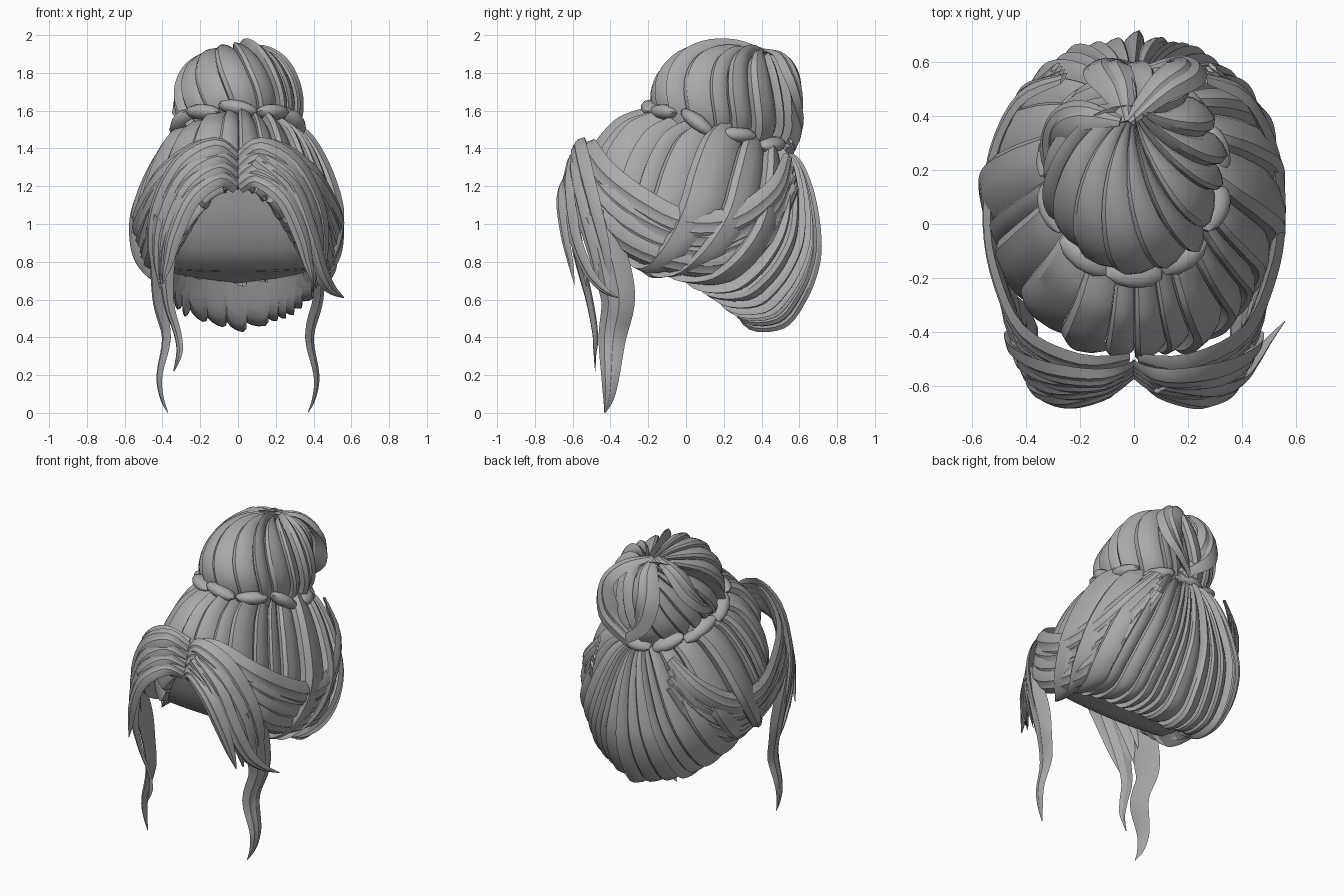
import bpy, bmesh, math, random
from mathutils import Vector, Matrix

random.seed(4)
cube = bpy.data.objects.get("Cube")
if cube:
    bpy.data.objects.remove(cube, do_unlink=True)

GREY = (0.4, 0.4, 0.4, 1)
mat = bpy.data.materials.new("hair grey")
mat.use_nodes = True
mat.diffuse_color = GREY
bsdf = next(n for n in mat.node_tree.nodes if n.type == 'BSDF_PRINCIPLED')
bsdf.inputs["Base Color"].default_value = GREY
bsdf.inputs["Roughness"].default_value = 0.8


def finish(name, bm):
    mesh = bpy.data.meshes.new(name)
    bm.to_mesh(mesh)
    bm.free()
    mesh.materials.append(mat)
    mesh.shade_smooth()
    mesh.set_sharp_from_angle(angle=math.radians(28))
    obj = bpy.data.objects.new(name, mesh)
    bpy.context.scene.collection.objects.link(obj)
    return obj


def spline(points, steps):
    """Smooth curve through tuples of any length."""
    out = []
    last = len(points) - 1
    for i in range(steps + 1):
        s = i / steps * last
        k = min(int(s), last - 1)
        t = s - k
        a, b, c, d = (points[min(max(k + j, 0), last)] for j in (-1, 0, 1, 2))
        out.append(tuple(
            q + 0.5 * t * (r - p + t * (2*p - 5*q + 4*r - e + t * (3*(q - r) + e - p)))
            for p, q, r, e in zip(a, b, c, d)))
    return out


def add_grid(bm, grid, closed=False):
    rows = [[bm.verts.new(p) for p in row] for row in grid]
    n = len(rows[0])
    for top, low in zip(rows, rows[1:]):
        for j in range(n if closed else n - 1):
            k = (j + 1) % n
            bm.faces.new((top[j], low[j], low[k], top[k]))
    return rows


# Overlapping strands laid over a surface made of rings
RIDGE = [(0, -0.6), (0.04, 0.6), (0.2, 1), (0.5, 0.8), (0.8, 0.4), (1, -0.1)]


def ridged(name, rings, point, warp, count, height, core):
    bm = bmesh.new()
    widths = [random.uniform(0.45, 1.7) for _ in range(count)]
    scale = math.tau / sum(widths)
    u = 0
    for width in widths:
        lift = height * random.uniform(0.6, 1.3)
        grid = []
        for i, ring in enumerate(rings):
            row = []
            for t, h in RIDGE:
                w = warp(u + width * scale * t, i / (len(rings) - 1))
                p = point(ring, w)
                row.append(p + (p - core).normalized() * lift * h)
            grid.append(row)
        add_grid(bm, grid)
        u += width * scale
    return finish(name, bm)


# Free lock: flattened, grooved tube along points of x, y, z, half width
SECTION = [(-1, 0), (-0.6, 0.7), (-0.15, 1), (0.1, 0.75), (0.5, 0.85), (1, 0), (0, -0.5)]


def lock(name, points, thick=0.4, facing=None, steps=20, core=Vector((0, 0.1, 1))):
    path = spline(points, steps)
    pos = [Vector(p[:3]) for p in path]
    grid = []
    for i, p in enumerate(pos):
        along = (pos[min(i + 1, steps)] - pos[max(i - 1, 0)]).normalized()
        out = Vector(facing) if facing else p - core
        side = along.cross(out).normalized()
        up = side.cross(along)
        w = max(path[i][3], 0.003)
        grid.append([p + side * w * a + up * w * thick * b for a, b in SECTION])
    bm = bmesh.new()
    rows = add_grid(bm, grid, closed=True)
    bm.faces.new(rows[0])
    bm.faces.new(rows[-1])
    bmesh.ops.recalc_face_normals(bm, faces=bm.faces)
    return finish(name, bm)


def mix(a, b, f):
    return [tuple(p + (q - p) * f for p, q in zip(m, n)) for m, n in zip(a, b)]


def flip(points, sx):
    return [(p[0] * sx, *p[1:]) for p in points]


# Swept-up hair: half width, front y, back y, then z at front, side, back
def head_point(ring, u):
    a, f, b, zf, zs, zb = ring
    c = -math.cos(u)
    end = zf if c < 0 else zb
    z = zs + (end - zs) * abs(c) ** (3 if c < 0 else 1.4)
    return Vector((a * math.sin(u), (f + b) / 2 + (b - f) / 2 * c, z))


HEAD = [
    (.25, -.16, .50, 1.59, 1.51, 1.36),
    (.35, -.32, .57, 1.54, 1.44, 1.30),
    (.44, -.41, .63, 1.46, 1.29, 1.15),
    (.51, -.45, .665, 1.40, 1.10, .95),
    (.52, -.465, .66, 1.33, .96, .80),
    (.50, -.47, .60, 1.25, .84, .63),
    (.45, -.46, .49, 1.19, .76, .49),
    (.41, -.43, .30, 1.19, .74, .50),
    (.38, -.41, .20, 1.23, .78, .72)]
ridged("swept_hair", spline(HEAD, 36), head_point,
       lambda w, v: w + 0.9 * math.sin(w) * (1 - v),
       30, 0.045, Vector((0, 0.1, 1.05)))

# Underside sloping from the forehead down to the nape
RIM = (.39, -.43, .24, 1.22, .76, .70)
bm = bmesh.new()
grid = []
for i in range(15):
    p = head_point(RIM, 0.05 + 2.95 * i / 14)
    grid.append([Vector((p.x * s / 4, p.y, p.z - 0.015 * (1 - (s / 4) ** 2)))
                 for s in range(-4, 5)])
add_grid(bm, grid)
finish("underside", bm)

# Bun, leaning back: radius, height, backward shift
BUN = Matrix.Translation((0, 0.15, 1.48)) @ Matrix.Rotation(-0.295, 4, 'X')


def bun_point(ring, u):
    r, h, shift = ring
    return BUN @ Vector((r * math.sin(u), shift - 1.22 * r * math.cos(u), h))


BALL = [(.004, .45, .13), (.09, .46, .09), (.18, .42, .05), (.25, .34, .015),
        (.295, .22, 0), (.295, .1, 0), (.24, -.02, 0)]
ridged("bun", spline(BALL, 22), bun_point,
       lambda w, v: w + 0.9 * v, 19, 0.04, BUN @ Vector((0, 0, .15)))

# Loose locks wrapped over the bun
lock("bun_wrap_left", [(-.02, .38, 1.92, .02), (.1, .5, 1.88, .06), (.19, .56, 1.76, .08),
                       (.16, .58, 1.58, .08), (.02, .55, 1.42, .05)], 0.5)
lock("bun_wrap_back", [(-.03, .38, 1.92, .02), (-.06, .5, 1.86, .07), (-.1, .57, 1.72, .09),
                       (-.06, .57, 1.55, .08), (.08, .54, 1.42, .05)], 0.45)
lock("bun_wrap_right", [(-.05, .38, 1.93, .02), (-.19, .40, 1.87, .06), (-.27, .36, 1.74, .08),
                        (-.29, .26, 1.62, .07), (-.25, .12, 1.57, .04)], 0.5)

# Puffy tie around the base of the bun
bm = bmesh.new()
PUFFS = 10
for i in range(PUFFS):
    u = math.tau * i / PUFFS
    place = (BUN @ Matrix.Translation((.31 * math.sin(u), .01 - .365 * math.cos(u), .03))
             @ Matrix.Rotation(u, 4, 'Z')
             @ Matrix.Rotation(random.uniform(-0.35, 0.35), 4, 'Y')
             @ Matrix.Diagonal((random.uniform(.10, .13), .06, .042, 1)))
    bmesh.ops.create_icosphere(bm, subdivisions=2, radius=1, matrix=place)
finish("hair_tie", bm)

# Parted fringe, temple sweeps and long side locks, built on both sides
FRINGE_TOP = [(.01, -.52, 1.35, .04), (.12, -.57, 1.41, .06), (.29, -.55, 1.31, .075),
              (.41, -.49, 1.08, .07), (.44, -.43, .85, .05), (.42, -.40, .65, .004)]
FRINGE_LOW = [(.01, -.56, 1.20, .04), (.10, -.62, 1.24, .05), (.24, -.66, 1.14, .05),
              (.33, -.64, .95, .045), (.37, -.61, .8, .03), (.4, -.59, .68, .003)]
TEMPLE_TOP = [(.02, -.50, 1.37, .04), (.19, -.52, 1.39, .07), (.39, -.42, 1.25, .08),
              (.49, -.22, 1.10, .08), (.53, 0, 1.0, .08), (.51, .26, 1.02, .075),
              (.41, .47, 1.18, .06), (.26, .54, 1.36, .03)]
TEMPLE_LOW = [(.04, -.52, 1.28, .04), (.25, -.55, 1.26, .06), (.41, -.44, 1.02, .07),
              (.46, -.28, .88, .07), (.48, -.05, .80, .07), (.48, .2, .79, .07),
              (.42, .43, .93, .06), (.29, .58, 1.2, .03)]
LONG = [(.42, -.49, 1.05, .07), (.43, -.42, .88, .09), (.42, -.38, .72, .10),
        (.41, -.36, .58, .09), (.37, -.39, .4, .075), (.41, -.40, .2, .05),
        (.40, -.41, .08, .03), (.37, -.43, 0, .003)]
for label, sx in (("left", 1), ("right", -1)):
    for i in range(4):
        lock(f"fringe_{label}_{i + 1}", flip(mix(FRINGE_TOP, FRINGE_LOW, i / 3), sx), 0.45)
        lock(f"temple_{label}_{i + 1}", flip(mix(TEMPLE_TOP, TEMPLE_LOW, i / 3), sx), 0.4,
             steps=28)
    lock(f"long_lock_{label}", flip(LONG, sx), 0.4, facing=(sx, -0.2, 0), steps=28)

# Loose fringe ends, different on each side
lock("flick_left", [(.1, -.60, 1.35, .05), (.27, -.62, 1.2, .06), (.37, -.59, .95, .06),
                    (.43, -.52, .76, .05), (.49, -.44, .66, .03), (.56, -.36, .61, .003)], 0.45)
lock("flick_right", [(-.29, -.62, 1.15, .05), (-.37, -.57, .85, .05), (-.37, -.51, .6, .035),
                     (-.32, -.48, .42, .025), (-.31, -.48, .32, .018), (-.34, -.48, .22, .003)],
     0.5)
